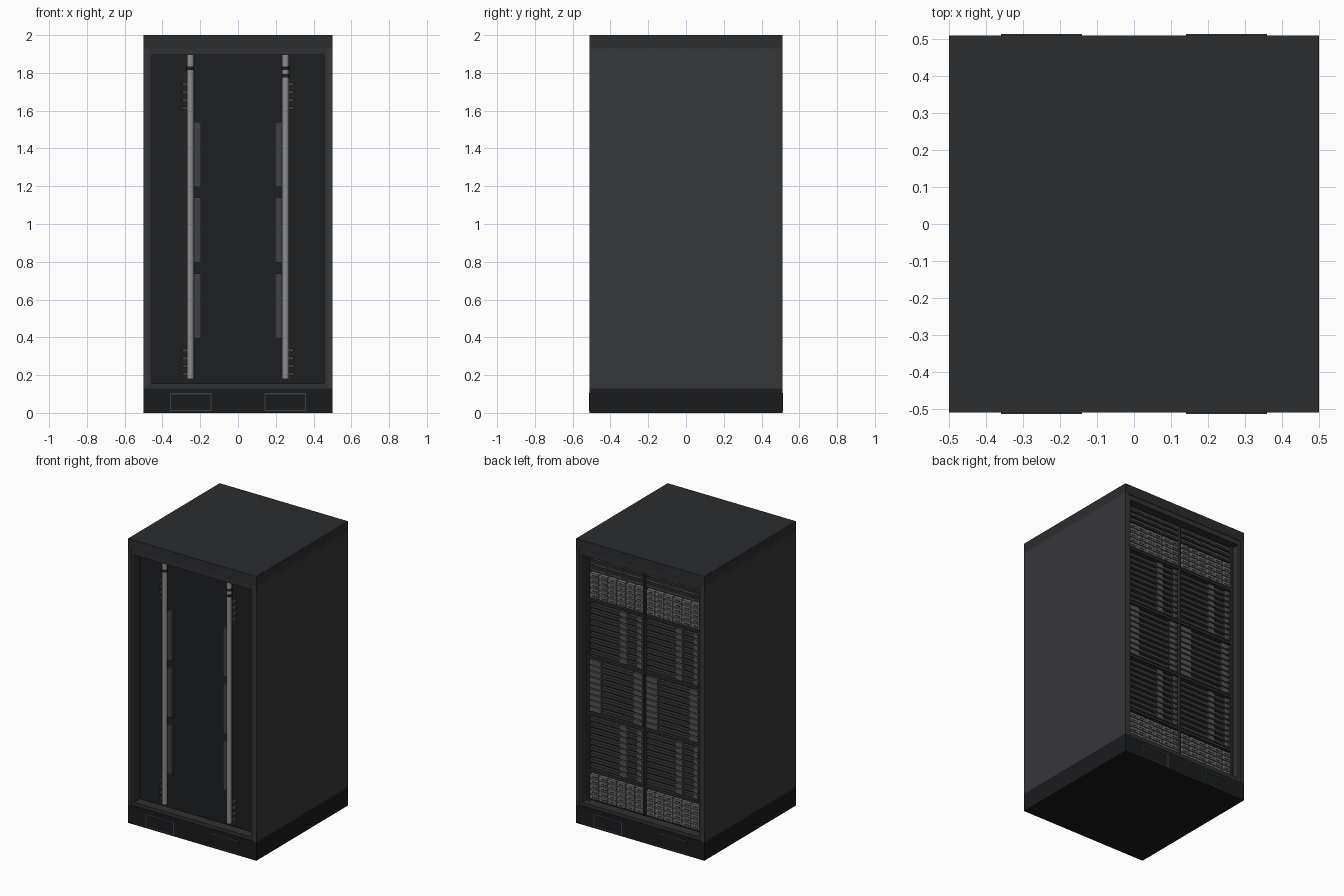
import bpy, bmesh
from mathutils import Vector, Matrix

if "Cube" in bpy.data.objects:
    bpy.data.objects.remove(bpy.data.objects["Cube"])


def mat(name, r, g, b):
    m = bpy.data.materials.new(name)
    m.diffuse_color = (r, g, b, 1)
    m.use_nodes = True
    m.node_tree.nodes["Principled BSDF"].inputs["Base Color"].default_value = m.diffuse_color
    return m


SIDE = mat("side_grey", 0.037, 0.038, 0.041)
CAP = mat("cap_grey", 0.025, 0.026, 0.029)
BASE = mat("plinth_black", 0.010, 0.011, 0.012)
FRAME = mat("frame_grey", 0.030, 0.031, 0.033)
DARK = mat("panel_black", 0.013, 0.014, 0.016)
BLADE = mat("blade_grey", 0.035, 0.036, 0.038)
MOD = mat("module_grey", 0.085, 0.087, 0.09)
LIGHT = mat("shelf_grey", 0.17, 0.17, 0.175)
METAL = mat("pipe_metal", 0.27, 0.27, 0.275)
PLATE = mat("plate_grey", 0.05, 0.052, 0.056)


def boxes(name, material, items):
    """One object from many boxes given as (x0, x1, y0, y1, z0, z1)."""
    bm = bmesh.new()
    for x0, x1, y0, y1, z0, z1 in items:
        c = Vector(((x0 + x1) / 2, (y0 + y1) / 2, (z0 + z1) / 2))
        s = (abs(x1 - x0), abs(y1 - y0), abs(z1 - z0))
        bmesh.ops.create_cube(bm, size=1, matrix=Matrix.Translation(c) @ Matrix.Diagonal((*s, 1)))
    me = bpy.data.meshes.new(name)
    bm.to_mesh(me)
    bm.free()
    me.materials.append(material)
    ob = bpy.data.objects.new(name, me)
    bpy.context.collection.objects.link(ob)
    return ob


def mirrored(items):
    return items + [(-b, -a, *rest) for a, b, *rest in items]


def pipe(name, material, x, y, r, z0, z1):
    bpy.ops.mesh.primitive_cylinder_add(vertices=24, radius=r, depth=z1 - z0,
                                        location=(x, y, (z0 + z1) / 2))
    ob = bpy.context.object
    ob.name = name
    ob.data.materials.append(material)
    bpy.ops.object.shade_smooth_by_angle()


# outer shell
boxes("plinth", BASE, [(-.5, .5, -.51, .51, 0, .13)])
boxes("top_cap", CAP, [(-.5, .5, -.51, .51, 1.93, 2)])
boxes("side_panels", SIDE, mirrored([(.475, .5, -.51, .51, .13, 1.93)]))

# door frames and handle outlines on both ends
for end, s in (("front", -1), ("rear", 1)):
    ya, yb = s * .44, s * .506
    boxes(end + "_frame", FRAME, mirrored([(.455, .475, ya, yb, .13, 1.93)])
          + [(-.475, .475, ya, yb, .13, .155), (-.475, .475, ya, yb, 1.895, 1.93)])
    ya, yb, t = s * .505, s * .513, .006
    boxes(end + "_plinth_outlines", PLATE, mirrored([
        (.14, .36, ya, yb, .01, .01 + t), (.14, .36, ya, yb, .104 - t, .104),
        (.14, .14 + t, ya, yb, .01, .104), (.36 - t, .36, ya, yb, .01, .104)]))

# front panel with coolant pipes, plates and pegs
boxes("front_panel", DARK, [(-.475, .475, -.43, -.41, .13, 1.93)])
boxes("manifold_plates", PLATE, mirrored(
    [(.197, .233, -.45, -.42, z, z + .345) for z in (.393, .795, 1.195)]))
boxes("hose_stubs", PLATE, mirrored(
    [(.27, .295, -.45, -.42, b + i * .042, b + i * .042 + .018)
     for b in (.197, 1.605) for i in range(4)]))
for side, s in (("left", -1), ("right", 1)):
    pipe(side + "_coolant_pipe", METAL, s * .252, -.456, .018, .18, 1.897)
    for i, z in enumerate((1.825, 1.785)[:1 if s < 0 else 2]):
        pipe(f"{side}_pipe_ring_{i}", DARK, s * .252, -.456, .0195, z - .009, z + .009)

# rear rack backing and uprights
boxes("rear_panel", DARK, [(-.475, .475, .41, .43, .13, 1.93)])
boxes("rack_posts", FRAME, mirrored([(.43, .445, .43, .465, .155, 1.895)])
      + [(-.005, .005, .43, .468, .165, 1.89)])

bays = ((-.428, -.01), (.01, .428))

# top switch shelf
boxes("switch_shelf", BLADE, [(a, b, .43, .458, z, z + .03)
                              for a, b in bays for z in (1.775, 1.815, 1.855)])
boxes("switch_ports", MOD, [(a + .03 + i * .13, a + .12 + i * .13, .458, .461, z, z + .008)
                            for a, b in bays for z in (1.786, 1.826, 1.866) for i in range(3)])

# power shelves: grids of modules with dark slots
mods, slots = [], []
for z0 in (.17, 1.585):
    for a, b in bays:
        w, h = (b - a) / 6, .036
        for i in range(6):
            for j in range(5):
                x, z = a + i * w, z0 + j * h
                mods.append((x + .003, x + w - .003, .43, .46, z + .003, z + h - .003))
                slots.append((x + .014, x + w - .02, .455, .462, z + .012, z + .02))
boxes("power_modules", LIGHT, mods)
boxes("power_module_slots", BLADE, slots)

# three blade chassis: louvred trays with lighter module columns
trays, columns, latches, rails = [], [], [], []
for k, z0 in enumerate((.385, .785, 1.185)):
    h = .37 / 9
    rails.append((-.43, .43, .43, .463, z0 - .024, z0 - .006))
    for a, b in bays:
        # columns are measured from the +x end of each bay
        cols = ((0, .09), (.34, .41)) if k == 1 else ((.235, .285), (.37, .41))
        for j in range(9):
            z = z0 + j * h
            trays.append((a, b, .43, .456, z + .004, z + h - .014))
            for c0, c1 in cols:
                columns.append((b - c1, b - c0, .43, .46, z + .003, z + h - .005))
            latches.append((a + .012, a + .022, .455, .465, z + .01, z + .03))
rails.append((-.43, .43, .43, .463, 1.561, 1.578))
boxes("blade_trays", BLADE, trays)
boxes("blade_modules", MOD, columns)
boxes("blade_latches", LIGHT, latches)
boxes("chassis_rails", CAP, rails)
